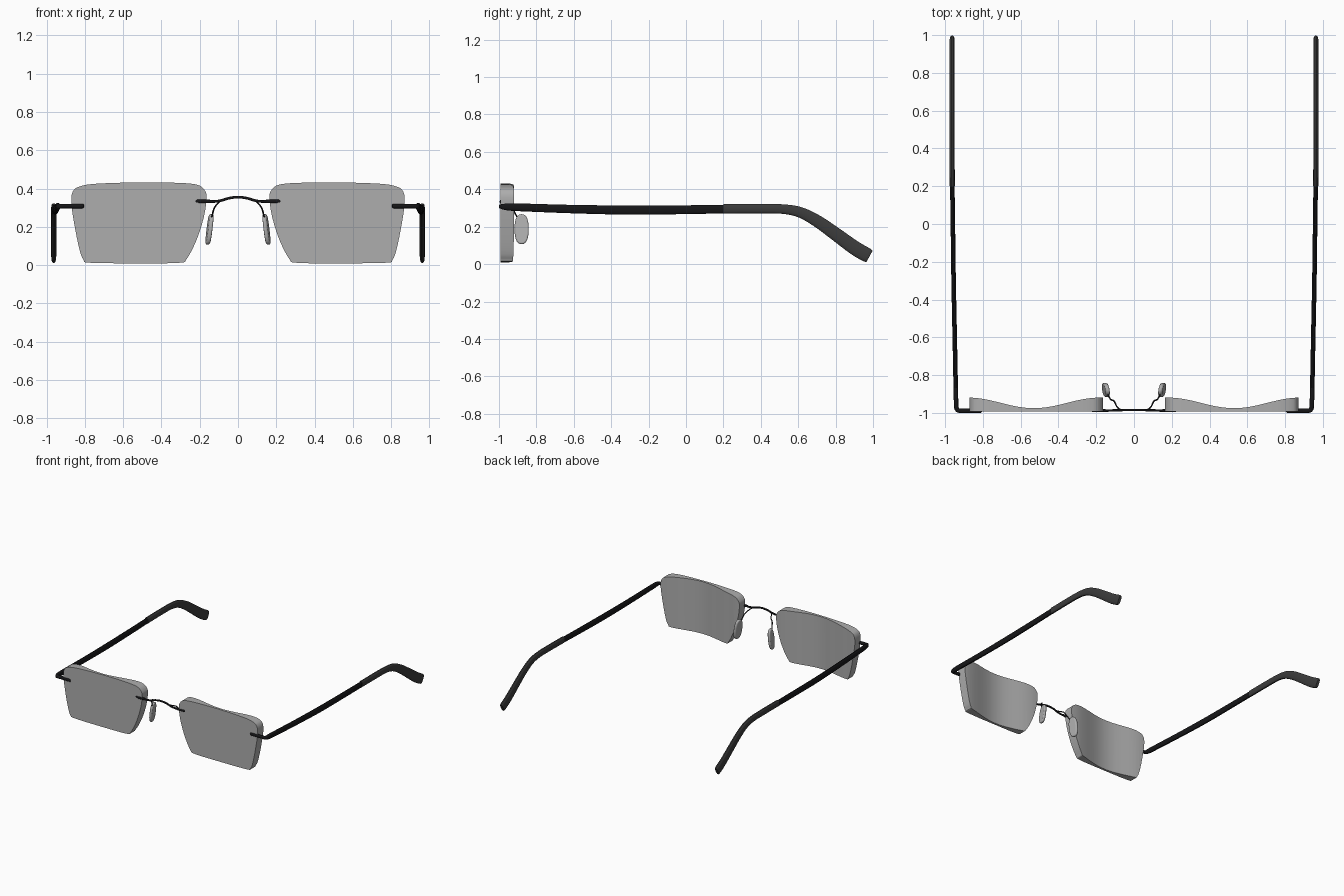
import bpy, bmesh, math
from mathutils import Vector

if "Cube" in bpy.data.objects:
    bpy.data.objects.remove(bpy.data.objects["Cube"])


def material(name, color):
    m = bpy.data.materials.new(name)
    m.diffuse_color = color
    m.use_nodes = True
    m.node_tree.nodes["Principled BSDF"].inputs["Base Color"].default_value = m.diffuse_color
    return m


BLACK = material("black_metal", (0.008, 0.008, 0.009, 1))
DARK = material("dark_sleeve", (0.045, 0.045, 0.045, 1))
GLASS = material("grey_glass", (0.42, 0.42, 0.42, 0.6))


def spline(pts, steps, closed=False):
    """Catmull-Rom interpolation through points of any dimension."""
    n, out = len(pts), []
    get = (lambda i: pts[i % n]) if closed else (lambda i: pts[max(0, min(n - 1, i))])
    for i in range(n if closed else n - 1):
        for s in range(steps):
            t = s / steps
            out.append([0.5 * (2 * b + (c - a) * t + (2 * a - 5 * b + 4 * c - d) * t * t
                               + (3 * b - a - 3 * c + d) * t ** 3)
                        for a, b, c, d in zip(get(i - 1), get(i), get(i + 1), get(i + 2))])
    return out if closed else out + [list(pts[-1])]


def finish(name, bm, mat=None, mirror=True, bevel=0):
    bmesh.ops.recalc_face_normals(bm, faces=bm.faces)
    me = bpy.data.meshes.new(name)
    bm.to_mesh(me)
    bm.free()
    ob = bpy.data.objects.new(name, me)
    bpy.context.collection.objects.link(ob)
    if mat:
        me.materials.append(mat)
    if bevel:
        b = ob.modifiers.new("round_edges", 'BEVEL')
        b.width, b.segments, b.limit_method = bevel, 3, 'ANGLE'
    if mirror:
        m = ob.modifiers.new("mirror", 'MIRROR')
        m.use_mirror_merge = False
    bpy.ops.object.select_all(action='DESELECT')
    ob.select_set(True)
    bpy.context.view_layer.objects.active = ob
    bpy.ops.object.shade_smooth_by_angle(angle=math.radians(35))
    return ob


def loft(name, path, mat, steps=5, sides=14, power=0.75, mirror=True):
    """Sweep a rounded section along points (x, y, z, half_width, half_height)."""
    pts = spline(path, steps)
    bm, rings = bmesh.new(), []
    for i, p in enumerate(pts):
        a, b = pts[max(0, i - 1)], pts[min(len(pts) - 1, i + 1)]
        tan = (Vector(b[:3]) - Vector(a[:3])).normalized()
        side = tan.cross(Vector((0, 0, 1))).normalized()
        up = side.cross(tan)
        ring = []
        for k in range(sides):
            t = 2 * math.pi * k / sides
            c, s = math.cos(t), math.sin(t)
            u = math.copysign(abs(c) ** power, c) * p[3]
            v = math.copysign(abs(s) ** power, s) * p[4]
            ring.append(bm.verts.new(Vector(p[:3]) + side * u + up * v))
        rings.append(ring)
    for r, q in zip(rings, rings[1:]):
        for k in range(sides):
            bm.faces.new((r[k], r[(k + 1) % sides], q[(k + 1) % sides], q[k]))
    bm.faces.new(rings[0])
    bm.faces.new(rings[-1])
    return finish(name, bm, mat, mirror)


# lenses: flat front, back hollowed across the width
outline = [(.165, .34), (.172, .388), (.215, .42), (.33, .43), (.52, .432), (.74, .425),
           (.83, .41), (.864, .383), (.871, .33), (.86, .24), (.832, .095), (.808, .028),
           (.77, .012), (.51, .009), (.306, .012), (.268, .032), (.217, .13), (.18, .245)]
bm = bmesh.new()
bm.faces.new([bm.verts.new((x, -.993, z)) for x, z in spline(outline, 5, True)])
for i in range(1, 28):
    bmesh.ops.bisect_plane(bm, geom=bm.verts[:] + bm.edges[:] + bm.faces[:],
                           plane_co=(.165 + .706 * i / 28, 0, 0), plane_no=(1, 0, 0))
ext = bmesh.ops.extrude_face_region(bm, geom=bm.faces[:], use_keep_orig=True)
for v in ext["geom"]:
    if isinstance(v, bmesh.types.BMVert):
        u = (v.co.x - .53) / .35
        v.co.y = -.975 + .028 * (1 - math.cos(math.pi * min(1, abs(u))))
finish("lens", bm, GLASS)

# temples with the bent front rod, and the rubber sleeves on their ends
loft("temple", [(.806, -.988, .308, .005, .005), (.813, -.988, .308, .012, .012),
                (.87, -.988, .308, .012, .012), (.922, -.988, .308, .012, .012),
                (.937, -.981, .307, .012, .014), (.941, -.96, .306, .012, .018),
                (.943, -.9, .304, .012, .021), (.949, -.6, .294, .012, .023),
                (.955, -.3, .289, .012, .025), (.959, 0, .291, .012, .024),
                (.962, .21, .294, .012, .023)], BLACK)
loft("temple_sleeve", [(.962, .2, .296, .0135, .026), (.963, .4, .297, .0135, .026),
                       (.963, .52, .294, .0135, .026), (.963, .61, .277, .0135, .029),
                       (.963, .70, .231, .0135, .033), (.963, .79, .168, .0135, .036),
                       (.963, .90, .088, .0135, .039), (.963, .965, .050, .0135, .039),
                       (.963, .981, .041, .011, .034)], DARK)

# bridge with thicker pins on the lenses
half = [(.0, -.985, .355), (.045, -.985, .35), (.085, -.986, .338), (.125, -.987, .332),
        (.17, -.988, .333)]
arch = [(-x, y, z) for x, y, z in half[:0:-1]] + half
loft("bridge", [(*p, .006, .007) for p in arch], BLACK, mirror=False)
loft("bridge_pin", [(.135, -.988, .333, .006, .007), (.165, -.988, .333, .008, .010),
                    (.205, -.988, .334, .008, .010), (.222, -.988, .334, .006, .006)], BLACK)

# nose pad arms
loft("pad_arm", [(.07, -.985, .342, .004, .004), (.09, -.968, .337, .004, .004),
                 (.105, -.938, .322, .004, .004), (.124, -.928, .298, .004, .004),
                 (.136, -.905, .255, .004, .004), (.146, -.885, .215, .004, .004)],
     BLACK, sides=8)

# nose pads: flat rounded ovals leaning outward at the bottom
bm = bmesh.new()
lean, n = .12, 28
face = []
for k in range(n):
    t = 2 * math.pi * k / n
    c, s = math.cos(t), math.sin(t)
    y = math.copysign(abs(c) ** .8, c) * .038
    z = math.copysign(abs(s) ** .85, s) * .08
    face.append(bm.verts.new((.138 - lean * z + .15 * y, -.879 + y, .187 + z)))
f = bm.faces.new(face)
ext = bmesh.ops.extrude_face_region(bm, geom=[f], use_keep_orig=True)
for v in ext["geom"]:
    if isinstance(v, bmesh.types.BMVert):
        v.co.x += .022
finish("nose_pad", bm, GLASS, bevel=.008)
